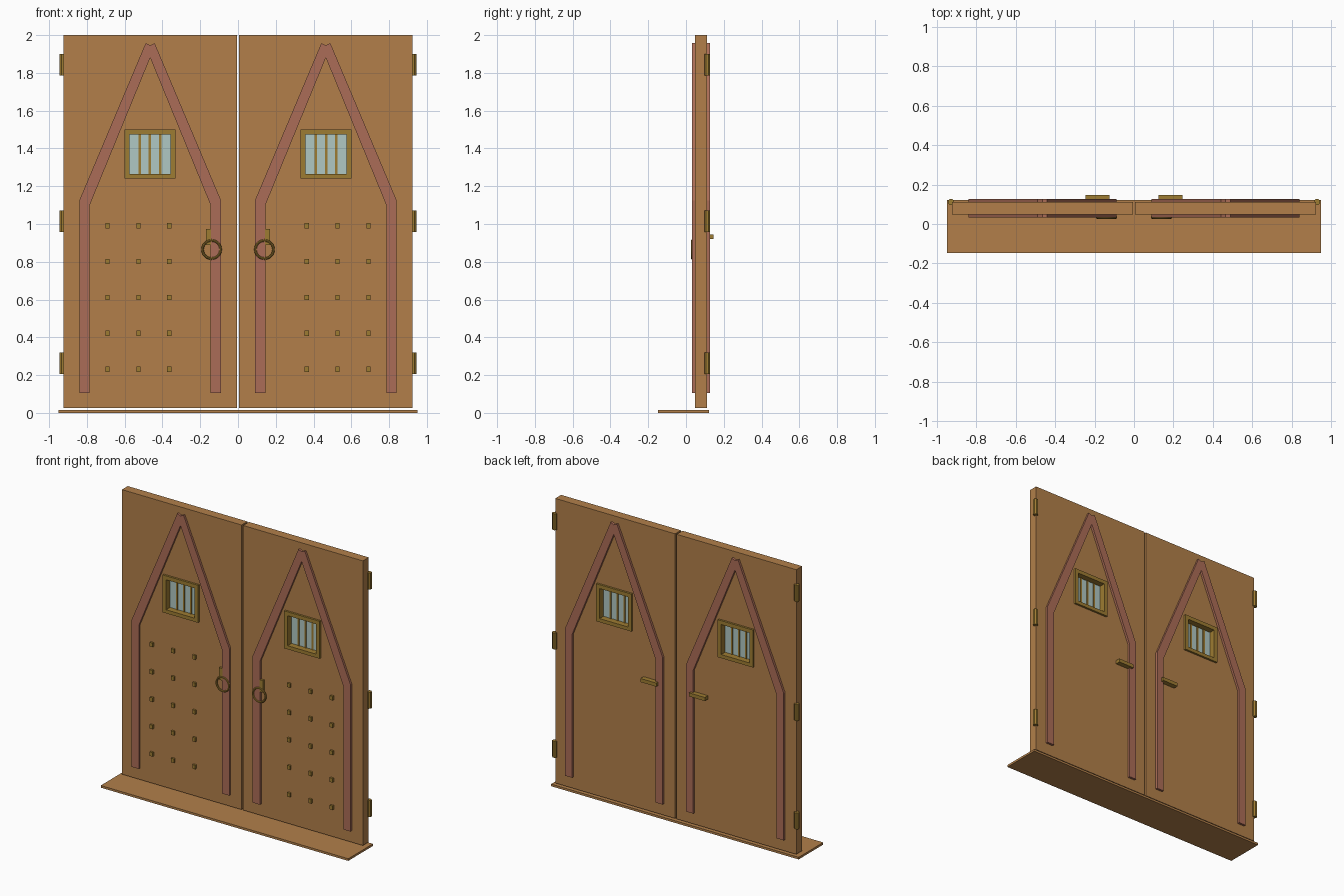
import bpy, bmesh, math

if "Cube" in bpy.data.objects:
    bpy.data.objects.remove(bpy.data.objects["Cube"])


def material(name, rgb):
    m = bpy.data.materials.new(name)
    m.diffuse_color = (*rgb, 1)
    m.use_nodes = True
    m.node_tree.nodes["Principled BSDF"].inputs["Base Color"].default_value = m.diffuse_color
    return m


WOOD = material("warm_wood", (0.445, 0.213, 0.068))
TRIM = material("red_brown_trim", (0.410, 0.152, 0.095))
BRASS = material("aged_brass", (0.340, 0.200, 0.032))
GLASS = material("pale_glass", (0.434, 0.578, 0.552))


def finish(bm, name, mat):
    bmesh.ops.recalc_face_normals(bm, faces=bm.faces)
    me = bpy.data.meshes.new(name)
    bm.to_mesh(me)
    bm.free()
    me.materials.append(mat)
    ob = bpy.data.objects.new(name, me)
    bpy.context.collection.objects.link(ob)
    return ob


def rect(x0, x1, z0, z1):
    return [(x0, z0), (x1, z0), (x1, z1), (x0, z1)]


def prism(name, mat, outline, y0, y1, side=1):
    """Extrude an x-z outline from y0 to y1."""
    bm = bmesh.new()
    a = [bm.verts.new((side * x, y0, z)) for x, z in outline]
    b = [bm.verts.new((side * x, y1, z)) for x, z in outline]
    bm.faces.new(a)
    bm.faces.new(b)
    n = len(a)
    for i in range(n):
        j = (i + 1) % n
        bm.faces.new((a[i], a[j], b[j], b[i]))
    return finish(bm, name, mat)


def holed_panel(name, mat, outer, inner, y0, y1, side=1):
    """Rectangular panel with a rectangular hole right through it."""
    bm = bmesh.new()
    loops = [[bm.verts.new((side * x, y, z)) for x, z in o]
             for o, y in ((outer, y0), (inner, y0), (inner, y1), (outer, y1))]
    for k in range(4):
        p, q = loops[k], loops[(k + 1) % 4]
        for i in range(4):
            j = (i + 1) % 4
            bm.faces.new((p[i], p[j], q[j], q[i]))
    return finish(bm, name, mat)


# Pointed arch trim: two posts meeting two sloped beams with a notched tip
CX = 0.465
half = [(0.09, 0.105), (0.09, 1.125), (0.441, 1.957)]
inner_half = [(0.145, 1.10), (0.145, 0.105)]
arch = (half + [(CX, 1.946)] + [(2 * CX - x, z) for x, z in reversed(half)]
        + [(2 * CX - x, z) for x, z in reversed(inner_half)]
        + [(CX, 1.88)] + inner_half)

# Threshold board
prism("threshold", WOOD, rect(-0.95, 0.95, 0.003, 0.018), -0.148, 0.122)
bpy.data.objects["threshold"].location.z = -0.003

for side, tag in ((-1, "left"), (1, "right")):
    # Door leaf with window opening
    holed_panel(f"door_{tag}", WOOD, rect(0.006, 0.925, 0.025, 2.0),
                rect(0.345, 0.587, 1.25, 1.487), 0.048, 0.112, side)
    # Arch trim on both faces
    prism(f"front_trim_{tag}", TRIM, arch, 0.033, 0.05, side)
    prism(f"back_trim_{tag}", TRIM, arch, 0.11, 0.128, side)
    # Window frame, pane and bars
    holed_panel(f"window_frame_{tag}", BRASS, rect(0.331, 0.602, 1.24, 1.50),
                rect(0.358, 0.575, 1.265, 1.473), 0.034, 0.126, side)
    prism(f"window_pane_{tag}", GLASS, rect(0.355, 0.578, 1.262, 1.476),
          0.077, 0.083, side)
    for i in range(3):
        x = 0.4125 + 0.054 * i
        prism(f"window_bar_{tag}_{i}", BRASS, rect(x - 0.007, x + 0.007, 1.26, 1.478),
              0.072, 0.088, side)
    # Studs
    for i in range(3):
        for j in range(5):
            x, z = 0.364 + 0.1635 * i, 0.231 + 0.19 * j
            prism(f"stud_{tag}_{i}_{j}", BRASS,
                  rect(x - 0.011, x + 0.011, z - 0.014, z + 0.014), 0.034, 0.05, side)
    # Ring pull and its plate
    prism(f"pull_plate_{tag}", BRASS, rect(0.142, 0.17, 0.89, 0.973), 0.032, 0.05, side)
    bpy.ops.mesh.primitive_torus_add(
        major_segments=24, minor_segments=8, major_radius=0.048, minor_radius=0.0065,
        location=(side * 0.14, 0.033, 0.865), rotation=(math.pi / 2, 0, 0))
    ring = bpy.context.object
    ring.name = f"ring_pull_{tag}"
    ring.data.materials.append(BRASS)
    bpy.ops.object.shade_smooth_by_angle()
    # Back handle bar
    prism(f"back_handle_{tag}", BRASS, rect(0.125, 0.247, 0.92, 0.945), 0.11, 0.146, side)
    # Hinge barrels
    for i, z in enumerate((0.263, 1.015, 1.842)):
        bpy.ops.mesh.primitive_cylinder_add(
            vertices=8, radius=0.0165, depth=0.114,
            location=(side * 0.929, 0.112, z), rotation=(0, 0, math.pi / 8))
        hinge = bpy.context.object
        hinge.name = f"hinge_{tag}_{i}"
        hinge.data.materials.append(BRASS)
